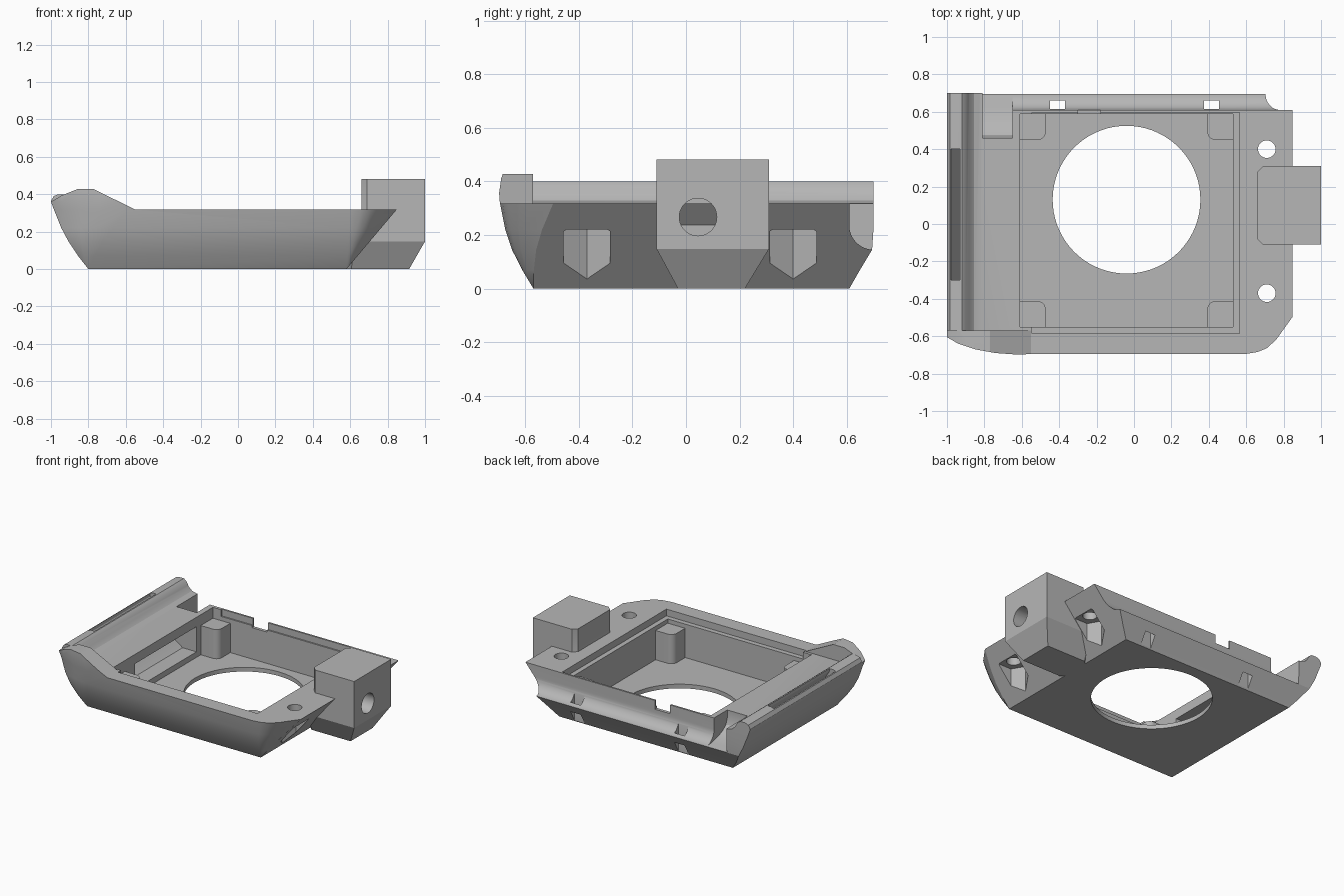
import bpy, bmesh, math
from mathutils import Vector

if "Cube" in bpy.data.objects:
    bpy.data.objects.remove(bpy.data.objects["Cube"])

grey = bpy.data.materials.new("plain grey")
grey.use_nodes = True
grey.diffuse_color = (0.47, 0.47, 0.47, 1)
grey.node_tree.nodes["Principled BSDF"].inputs["Base Color"].default_value = (0.47, 0.47, 0.47, 1)


def loft(name, rings):
    """Solid skinned through closed rings of equal length."""
    bm = bmesh.new()
    rows = [[bm.verts.new(p) for p in ring] for ring in rings]
    n = len(rows[0])
    for low, high in zip(rows, rows[1:]):
        for i in range(n):
            j = (i + 1) % n
            bm.faces.new((low[i], low[j], high[j], high[i]))
    bm.faces.new(rows[0][::-1])
    bm.faces.new(rows[-1])
    bmesh.ops.remove_doubles(bm, verts=bm.verts, dist=0.0005)
    bmesh.ops.recalc_face_normals(bm, faces=bm.faces)
    mesh = bpy.data.meshes.new(name)
    bm.to_mesh(mesh)
    bm.free()
    mesh.materials.append(grey)
    obj = bpy.data.objects.new(name, mesh)
    bpy.context.collection.objects.link(obj)
    return obj


def prism(name, pts, axis, a, b):
    """Extrude a 2D profile along an axis from a to b."""
    place = {"x": lambda p, d: (d, p[0], p[1]),
             "y": lambda p, d: (p[0], d, p[1]),
             "z": lambda p, d: (p[0], p[1], d)}[axis]
    return loft(name, [[place(p, d) for p in pts] for d in (a, b)])


def rect(x0, x1, y0, y1):
    return [(x0, y0), (x1, y0), (x1, y1), (x0, y1)]


def circle(cx, cy, r, n):
    return [(cx + r * math.cos(math.tau * i / n), cy + r * math.sin(math.tau * i / n))
            for i in range(n)]


def cut(obj, cutter):
    cutter.hide_render = True
    mod = obj.modifiers.new("cut", "BOOLEAN")
    mod.operation = "DIFFERENCE"
    mod.solver = "EXACT"
    mod.object = cutter
    bpy.context.view_layer.objects.active = obj
    bpy.ops.object.modifier_apply(modifier=mod.name)
    bpy.data.objects.remove(cutter)


# Tray shell: flared hull with rounded front corners
levels = [(0, -0.8, -0.57, 0.61), (0.07, -0.855, -0.612, 0.65), (0.145, -0.905, -0.65, 0.695),
          (0.22, -0.945, -0.675, 0.7), (0.32, -0.985, -0.695, 0.7), (0.36, -1, -0.7, 0.7),
          (0.45, -1, -0.7, 0.7)]
left_corner = [(0, 0.095), (0.06, 0.06), (0.15, 0.03), (0.26, 0.01), (0.4, 0)]
right_corner = [(-0.25, 0), (-0.19, 0.01), (-0.14, 0.03), (-0.09, 0.075), (0, 0.2)]
rings = []
for z, xl, yf, yb in levels:
    t = min(z / 0.32, 1)
    xr = 0.58 + 0.27 * t
    ring = [(xl + dx * t, yf + dy * t, z) for dx, dy in left_corner]
    ring += [(xr + dx * t, yf + dy * t, z) for dx, dy in right_corner]
    rings.append(ring + [(xr, yb, z), (xl, yb, z)])
tray = loft("tray", rings)

# Top surface: ramped front cheek, then the low left lip and flat deck
cheek = [(-1.1, 0.31), (-1, 0.36), (-0.94, 0.395), (-0.86, 0.427), (-0.77, 0.427), (-0.55, 0.318)]
lip = [(-1.1, 0.3), (-1, 0.365), (-0.985, 0.39), (-0.96, 0.4), (-0.92, 0.4), (-0.9, 0.385),
       (-0.88, 0.35), (-0.855, 0.328), (-0.82, 0.318)]
sky = [(1.1, 0.6), (-1.1, 0.6)]
cut(tray, prism("cheek_cutter", cheek + [(1.1, 0.318)] + sky, "y", -0.9, -0.57))
cut(tray, prism("lip_cutter", lip + [(1.1, 0.318)] + sky, "y", -0.5705, 0.9))

# Concave back trough and the scoop at its left end
arc = [(0.7 - 0.09 * math.cos(a), 0.235 - 0.09 * math.sin(a))
       for a in [math.pi / 2 * i / 10 for i in range(11)]]
cut(tray, prism("trough_cutter", [(0.61, 0.6)] + arc + [(0.9, 0.145), (0.9, 0.6)], "x", -0.81, 1.1))
scoop = [(0.46, 0.6), (0.46, 0.26), (0.475, 0.22), (0.51, 0.19), (0.56, 0.17), (0.63, 0.152),
         (0.7, 0.145), (0.9, 0.145), (0.9, 0.6)]
cut(tray, prism("scoop_cutter", scoop, "x", -0.811, -0.65))

# Inner pocket, shallow rabbet and round floor opening
cut(tray, prism("pocket_cutter", rect(-0.61, 0.53, -0.55, 0.587), "z", 0.03, 0.6))
cut(tray, prism("rabbet_cutter", rect(-0.545, 0.565, -0.585, 0.597), "z", 0.27, 0.6))
cut(tray, prism("opening_cutter", circle(-0.04, 0.13, 0.395, 72), "z", -0.1, 0.1))

# Channel from the pocket up to the long slot in the left lip
channel = [(-0.55, 0.07), (-0.72, 0.07), (-0.86, 0.17), (-0.93, 0.29), (-0.978, 0.37),
           (-0.978, 0.5), (-0.93, 0.5), (-0.93, 0.38), (-0.85, 0.25), (-0.55, 0.25)]
cut(tray, prism("channel_cutter", channel, "y", -0.3, 0.4))

# Notch in the back wall, clip slots through the back ledge
cut(tray, prism("notch_cutter", rect(-0.3, -0.18, 0.57, 0.65), "z", 0.255, 0.6))
for x in (-0.41, 0.415):
    cut(tray, prism("slot_cutter", rect(x - 0.04, x + 0.04, 0.615, 0.66), "z", -0.1, 0.6))

# Screw holes with hexagonal nut recesses below
for y in (-0.37, 0.4):
    cut(tray, prism("screw_cutter", circle(0.71, y, 0.047, 32), "z", 0.1, 0.6))
    cut(tray, prism("nut_cutter", circle(0.71, y, 0.1, 6), "z", -0.1, 0.22))

# Rounded posts in the pocket corners
for side, x in (("left", -0.612), ("right", 0.532)):
    for end, y in (("front", -0.552), ("back", 0.589)):
        sx, sy = (1 if x < 0 else -1), (1 if y < 0 else -1)
        r, w = 0.045, 0.14
        pts = [(0, 0), (w, 0)]
        for i in range(9):
            a = math.pi / 2 * i / 8
            pts.append((w - r + r * math.cos(a), w - r + r * math.sin(a)))
        pts.append((0, w))
        prism(end + "_" + side + "_post", [(x + sx * u, y + sy * v) for u, v in pts],
              "z", 0.02, 0.24)


# Hinge block with tapered foot
def block_ring(z, x0, x1, y0, y1):
    c = 0.03
    return [(x0 + c, y0, z), (x1, y0, z), (x1, y1, z), (x0 + c, y1, z),
            (x0, y1 - c, z), (x0, y0 + c, z)]


block = loft("hinge_block", [block_ring(0, 0.575, 0.915, -0.03, 0.22),
                             block_ring(0.148, 0.6, 1, -0.11, 0.31),
                             block_ring(0.31, 0.66, 1, -0.11, 0.31),
                             block_ring(0.482, 0.66, 1, -0.11, 0.31)])
cut(block, prism("pin_cutter", circle(0.045, 0.267, 0.07, 40), "x", 0.78, 1.1))

# Smooth the curved faces, keep edges crisp
for obj in bpy.context.scene.objects:
    obj.select_set(obj.type == "MESH")
bpy.context.view_layer.objects.active = tray
bpy.ops.object.shade_smooth_by_angle(angle=math.radians(25))
